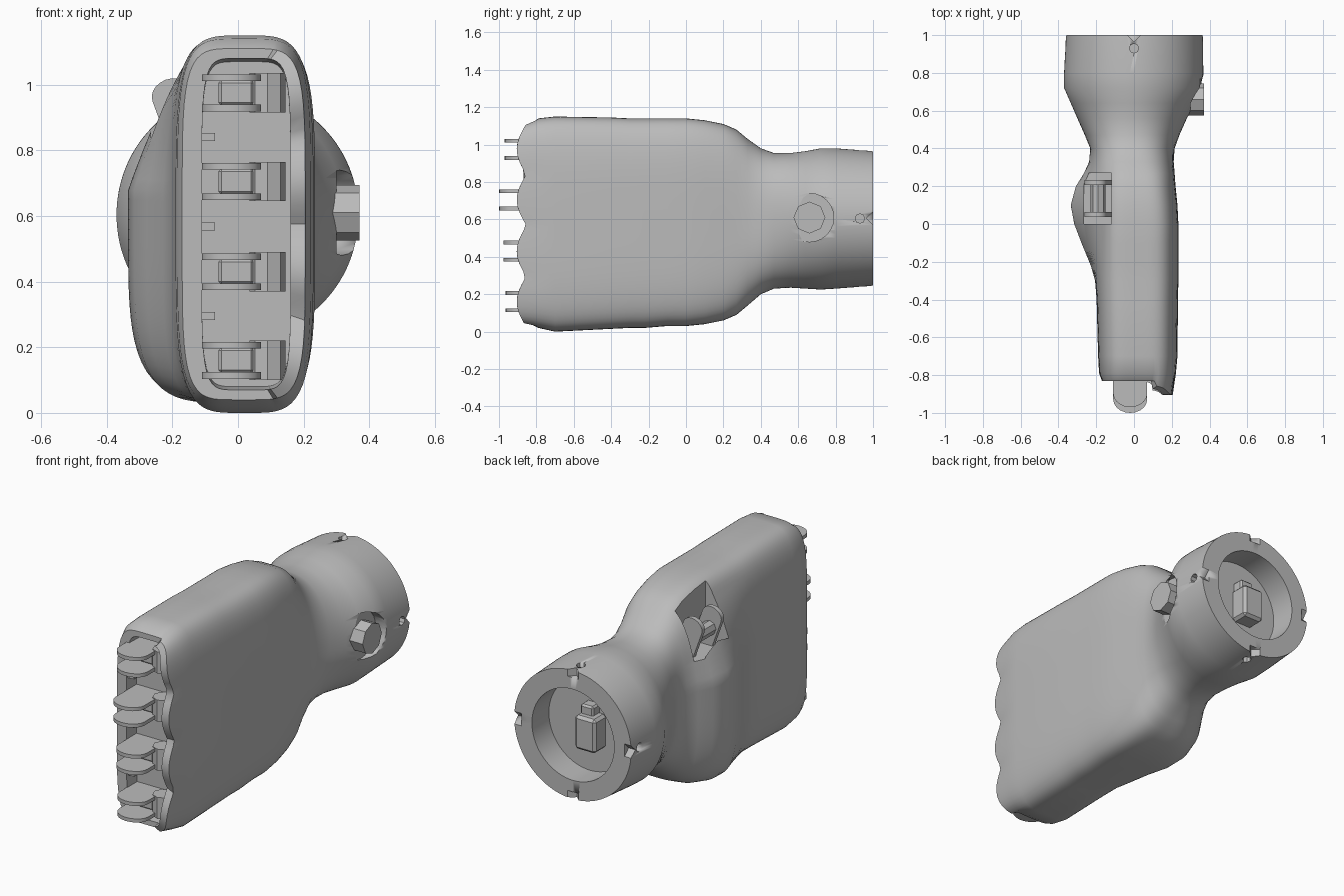
import bpy, bmesh, math
from mathutils import Matrix, Vector

if "Cube" in bpy.data.objects:
    bpy.data.objects.remove(bpy.data.objects["Cube"], do_unlink=True)

grey = bpy.data.materials.new("plain grey")
grey.use_nodes = True
tone = (0.5, 0.5, 0.5, 1)
grey.diffuse_color = tone
grey.node_tree.nodes["Principled BSDF"].inputs["Base Color"].default_value = tone


def finish(name, bm, smooth=True):
    bmesh.ops.recalc_face_normals(bm, faces=bm.faces)
    mesh = bpy.data.meshes.new(name)
    bm.to_mesh(mesh)
    bm.free()
    obj = bpy.data.objects.new(name, mesh)
    bpy.context.collection.objects.link(obj)
    mesh.materials.append(grey)
    bpy.ops.object.select_all(action="DESELECT")
    obj.select_set(True)
    bpy.context.view_layer.objects.active = obj
    if smooth:
        bpy.ops.object.shade_smooth_by_angle(angle=math.radians(35))
    return obj


def box(name, lo, hi, bevel=0):
    lo, hi = Vector(lo), Vector(hi)
    bm = bmesh.new()
    bmesh.ops.create_cube(bm, size=1, matrix=Matrix.Translation((lo + hi) / 2)
                          @ Matrix.Diagonal((*(hi - lo), 1)))
    if bevel:
        bmesh.ops.bevel(bm, geom=bm.edges[:], offset=bevel, segments=1, affect="EDGES")
    return finish(name, bm, False)


def rod(name, start, end, radius, sides):
    start, end = Vector(start), Vector(end)
    axis = end - start
    bm = bmesh.new()
    turn = Vector((0, 0, 1)).rotation_difference(axis).to_matrix().to_4x4()
    bmesh.ops.create_cone(bm, cap_ends=True, segments=sides, radius1=radius, radius2=radius,
                          depth=axis.length, matrix=Matrix.Translation((start + end) / 2) @ turn)
    return finish(name, bm)


def plate(name, outline, thickness, place):
    """Extrude a flat outline and move it with the matrix."""
    bm = bmesh.new()
    face = bm.faces.new([bm.verts.new((a, b, -thickness / 2)) for a, b in outline])
    new = bmesh.ops.extrude_face_region(bm, geom=[face])["geom"]
    bmesh.ops.translate(bm, vec=(0, 0, thickness),
                        verts=[v for v in new if isinstance(v, bmesh.types.BMVert)])
    bmesh.ops.transform(bm, matrix=place, verts=bm.verts)
    return finish(name, bm)


def tongue(width, length, steps=10):
    """Straight tab along -y with a round tip."""
    r = width / 2
    tip = [(-r * math.cos(math.pi * i / steps),
            -(length - r * 0.8) - r * 0.8 * math.sin(math.pi * i / steps)) for i in range(steps + 1)]
    return [(-r, 0)] + tip + [(r, 0)]


def cut(target, cutter):
    mod = target.modifiers.new("cut", "BOOLEAN")
    mod.operation, mod.solver, mod.object = "DIFFERENCE", "EXACT", cutter
    bpy.context.view_layer.objects.active = target
    bpy.ops.object.modifier_apply(modifier="cut")
    bpy.data.objects.remove(cutter, do_unlink=True)


# Palm and wrist: sections along y as (y, left x, right x, low z, high z, squareness)
SECTIONS = [
    (-0.74, -0.11, 0.16, 0.08, 1.07, 6),
    (-0.83, -0.11, 0.16, 0.07, 1.08, 6),
    (-0.83, -0.17, 0.205, 0.04, 1.11, 5),
    (-0.79, -0.185, 0.222, 0.02, 1.14, 4.5),
    (-0.70, -0.19, 0.23, 0.0, 1.15, 4.2),
    (-0.40, -0.198, 0.233, 0.015, 1.145, 4.2),
    (-0.30, -0.2, 0.235, 0.02, 1.14, 4.2),
    (-0.22, -0.2, 0.235, 0.02, 1.14, 4.2),
    (-0.10, -0.2, 0.235, 0.03, 1.14, 4.2),
    (0.0, -0.2, 0.235, 0.03, 1.14, 4.2),
    (0.10, -0.2, 0.23, 0.04, 1.13, 4),
    (0.20, -0.2, 0.22, 0.06, 1.11, 3.8),
    (0.27, -0.2, 0.215, 0.09, 1.08, 3.5),
    (0.33, -0.21, 0.21, 0.14, 1.03, 3),
    (0.40, -0.23, 0.215, 0.2, 0.98, 2.6),
    (0.47, -0.26, 0.24, 0.23, 0.955, 2.3),
    (0.56, -0.30, 0.28, 0.235, 0.955, 2.1),
    (0.64, -0.335, 0.325, 0.23, 0.965, 2),
    (0.72, -0.37, 0.367, 0.225, 0.98, 2),
    (0.80, -0.37, 0.367, 0.23, 0.98, 2),
    (1.0, -0.36, 0.365, 0.245, 0.965, 2),
    (1.0, -0.255, 0.255, 0.35, 0.86, 2),
    (0.85, -0.255, 0.255, 0.35, 0.86, 2),
]
KNUCKLES = [0.16, 0.43, 0.705, 0.975]


def thumb_swell(y):
    if not -0.36 < y < 0.42:
        return 0
    t = (y + 0.36) / 0.47 if y < 0.11 else (0.42 - y) / 0.31
    t = min(t, 1)
    return 0.135 * t * t * (3 - 2 * t)


bm = bmesh.new()
rings = []
COUNT = 112
for row, (y, xl, xr, zl, zh, n) in enumerate(SECTIONS):
    ring = []
    for i in range(COUNT):
        a = 2 * math.pi * i / COUNT
        c, s = math.cos(a), math.sin(a)
        r = (abs(c) ** n + abs(s) ** n) ** (-1 / n)
        c, s = c * r, s * r
        x = (xl + xr) / 2 + c * (xr - xl) / 2
        z = (zl + zh) / 2 + s * (zh - zl) / 2
        py = y
        if c < 0:  # swelling at the thumb root
            x += c * thumb_swell(y) * max(0, min(1, (1.05 - z) / 0.37))
        if row in (1, 2) and c > 0.5:  # scalloped lip over the knuckles
            near = min(abs(z - k) for k in KNUCKLES)
            py -= 0.025 + 0.05 * max(0, math.cos(near * math.pi / 0.27))
        ring.append(bm.verts.new((x, py, z)))
    rings.append(ring)
for a, b in zip(rings, rings[1:]):
    for i in range(COUNT):
        j = (i + 1) % COUNT
        bm.faces.new((a[i], a[j], b[j], b[i]))
bm.faces.new(rings[0])
bm.faces.new(rings[-1])
palm = finish("palm_and_wrist", bm)

# Thumb slot, button recess and small rim notches
cut(palm, box("slot_cutter", (-0.265, 0.0, 0.8), (-0.12, 0.27, 1.3)))
cut(palm, rod("recess_cutter", (0.3, 0.66, 0.61), (0.5, 0.66, 0.61), 0.13, 24))
for dx, dz in [(1, 0), (-1, 0), (0, 1), (0, -1)]:
    for y, radius, sides in [(0.93, 0.025, 8), (1.0, 0.035, 4)]:
        cut(palm, rod("notch_cutter", (dx * 0.32, y, 0.605 + dz * 0.32),
                      (dx * 0.5, y, 0.605 + dz * 0.5), radius, sides))
bpy.ops.object.shade_smooth_by_angle(angle=math.radians(35))

# Finger hinges: a pair of tabs and a drum at each knuckle
REACH = [0.965, 0.975, 1.0, 0.97]
for k, (z, reach) in enumerate(zip(KNUCKLES, REACH)):
    for side in (-1, 1):
        place = Matrix.Translation((-0.02, -0.73, z + side * 0.046))
        plate(f"finger_tab_{k}_{'upper' if side > 0 else 'lower'}",
              tongue(0.18, reach - 0.73), 0.02, place)
    rod(f"knuckle_drum_{k}", (0.09, -0.79, z - 0.06), (0.09, -0.79, z + 0.06), 0.055, 8)
    box(f"knuckle_block_{k}", (-0.06, -0.82, z - 0.04), (0.05, -0.73, z + 0.04), 0.01)

# Short ribs between knuckles
for k in range(3):
    z = (KNUCKLES[k] + KNUCKLES[k + 1]) / 2
    box(f"knuckle_rib_{k}", (-0.13, -0.82, z - 0.012), (-0.07, -0.73, z + 0.012))

# Thumb hinge: two upright tabs leaning outward, joined by a pin
lean = Matrix.Rotation(math.radians(-20), 4, "Y") @ Matrix.Rotation(math.radians(-90), 4, "X")
for name, y in [("front", 0.05), ("back", 0.22)]:
    plate(f"thumb_tab_{name}", tongue(0.12, 0.25), 0.025,
          Matrix.Translation((-0.135, y, 0.78)) @ lean)
rod("thumb_pin", (-0.19, 0.06, 0.9), (-0.19, 0.21, 0.9), 0.04, 8)

# Release button on the wrist
rod("button", (0.25, 0.66, 0.61), (0.37, 0.66, 0.61), 0.085, 8)

# Connector inside the wrist socket
box("socket_plug", (-0.1, 0.84, 0.5), (0.03, 0.95, 0.69), 0.015)
box("socket_plug_key", (-0.06, 0.84, 0.67), (0.02, 0.91, 0.74), 0.01)
